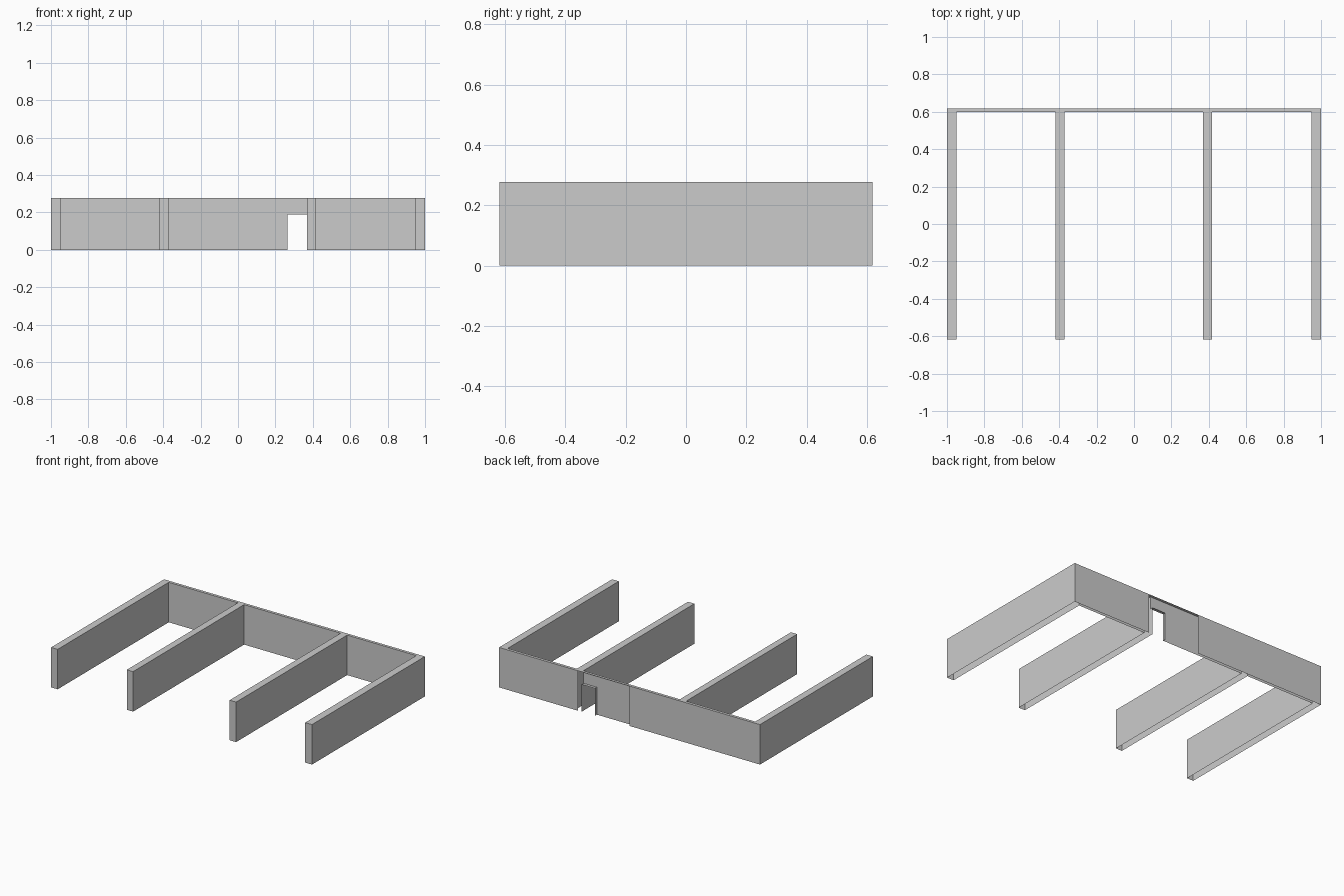
import bpy, bmesh

if "Cube" in bpy.data.objects:
    bpy.data.objects.remove(bpy.data.objects["Cube"])

H = 0.277                      # wall height
F, I, B = -0.618, 0.598, 0.618   # front end, inner back skin, outer back skin
WALLS = [(-1, -0.95), (-0.42, -0.372), (0.368, 0.418), (0.948, 1)]
DOOR_L, DOOR_R, DOOR_H = 0.265, 0.368, 0.19
GAP = (0.0, 0.395)             # stretch where the outer skin is left off


def make(name, quads):
    bm = bmesh.new()
    for q in quads:
        bm.faces.new([bm.verts.new(p) for p in q])
    bmesh.ops.remove_doubles(bm, verts=bm.verts, dist=1e-4)
    me = bpy.data.meshes.new(name)
    bm.to_mesh(me)
    bm.free()
    ob = bpy.data.objects.new(name, me)
    bpy.context.collection.objects.link(ob)
    return ob


def upright(x0, y0, x1, y1, z0=0.0, z1=H):
    return [(x0, y0, z0), (x1, y1, z0), (x1, y1, z1), (x0, y0, z1)]


def level(x0, y0, x1, y1, z):
    return [(x0, y0, z), (x1, y0, z), (x1, y1, z), (x0, y1, z)]


# Hollow parallel walls, open underneath and into the back wall
for i, (a, b) in enumerate(WALLS):
    left_end = B if i == 0 else I
    right_end = B if i == len(WALLS) - 1 else I
    make(f"side_wall_{i + 1}", [
        upright(a, F, b, F),
        upright(b, F, b, right_end),
        upright(a, left_end, a, F),
        level(a, F, b, I, H),
    ])

# Back wall: top strip, outer skin in two stretches
back = [level(-1, I, 1, B, H),
        upright(GAP[0], B, -1, B),
        upright(1, B, GAP[1], B)]
# Inner skin of the three bays, the middle one stopping at the doorway
l, ml, mr, r = WALLS
back += [upright(l[1], I, ml[0], I),
         upright(ml[1], I, DOOR_L, I),
         upright(DOOR_L, I, DOOR_R, I, DOOR_H, H),
         upright(mr[1], I, r[0], I)]
make("back_wall", back)

# Door reveal: two jambs and the head
make("door_reveal", [
    upright(DOOR_L, I, DOOR_L, B, 0, DOOR_H),
    upright(DOOR_R, B, DOOR_R, I, 0, DOOR_H),
    level(DOOR_L, B, DOOR_R, I, DOOR_H),
])
